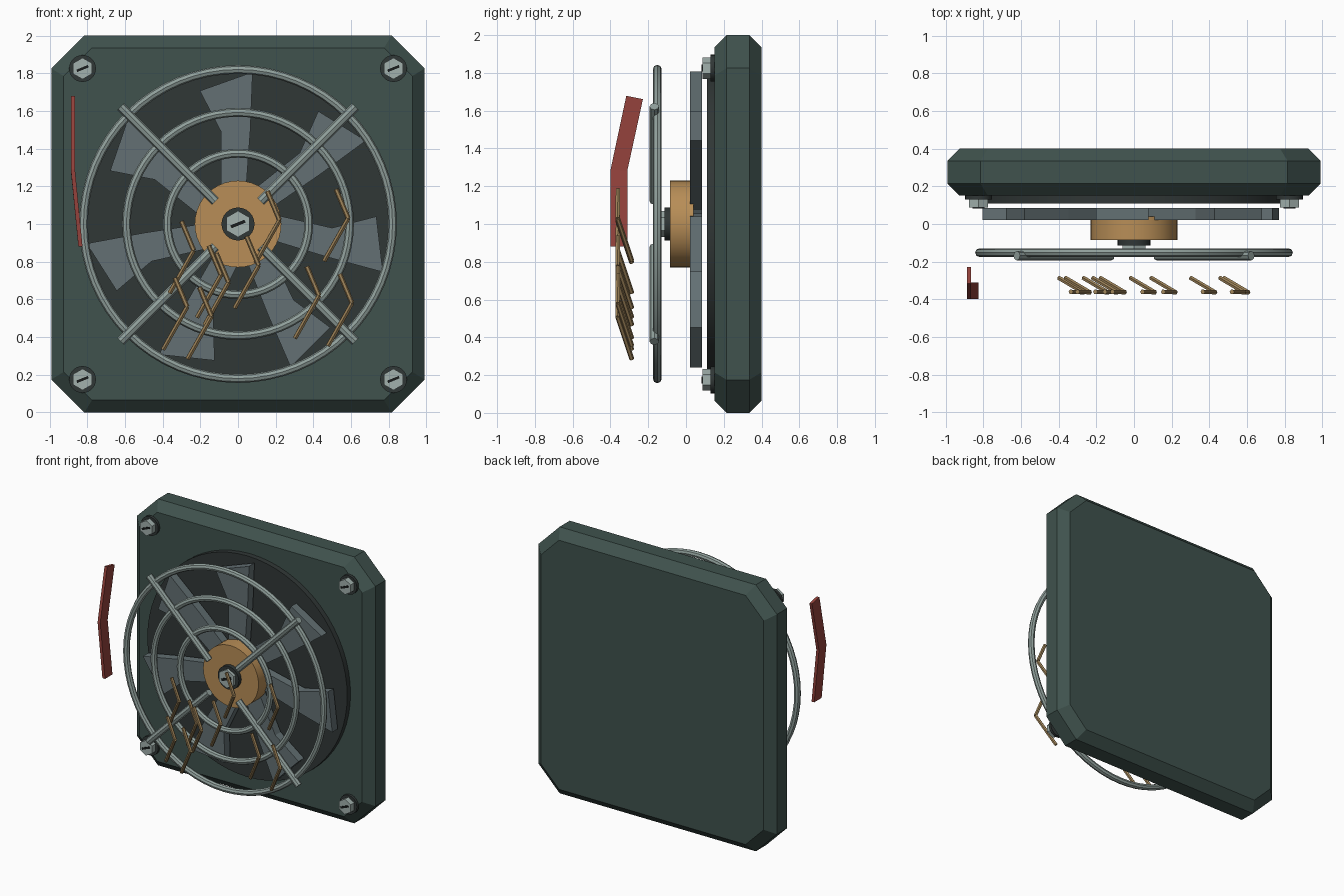
import bpy, bmesh, math
from mathutils import Vector, Matrix

if "Cube" in bpy.data.objects:
    bpy.data.objects.remove(bpy.data.objects["Cube"])


def material(name, rgb):
    m = bpy.data.materials.new(name)
    m.use_nodes = True
    m.diffuse_color = (*rgb, 1)
    m.node_tree.nodes["Principled BSDF"].inputs["Base Color"].default_value = (*rgb, 1)
    return m


GREEN = material("dark green paint", (.050, .085, .075))
DARK = material("charcoal", (.030, .038, .037))
BLADE = material("slate grey", (.125, .162, .172))
BRASS = material("warm brass", (.48, .27, .095))
STEEL = material("pale steel", (.28, .35, .33))
HEAD = material("bright steel", (.36, .44, .42))
BLACK = material("black", (.010, .012, .012))
RED = material("faded red", (.30, .055, .045))
STRAW = material("dull straw", (.36, .24, .105))


def finish(bm, name, mat, smooth=False):
    bmesh.ops.recalc_face_normals(bm, faces=bm.faces)
    mesh = bpy.data.meshes.new(name)
    bm.to_mesh(mesh)
    bm.free()
    mesh.materials.append(mat)
    ob = bpy.data.objects.new(name, mesh)
    bpy.context.collection.objects.link(ob)
    if smooth:
        bpy.ops.object.select_all(action='DESELECT')
        ob.select_set(True)
        bpy.context.view_layer.objects.active = ob
        bpy.ops.object.shade_smooth_by_angle(angle=math.radians(35))
    return ob


def loft(name, mat, loops):
    """Skin equal-length point loops and cap both ends."""
    bm = bmesh.new()
    rows = [[bm.verts.new(p) for p in loop] for loop in loops]
    n = len(rows[0])
    for a, b in zip(rows, rows[1:]):
        for i in range(n):
            bm.faces.new((a[i], a[(i + 1) % n], b[(i + 1) % n], b[i]))
    bm.faces.new(rows[0])
    bm.faces.new(rows[-1])
    return finish(bm, name, mat)


def disc(name, mat, x, z, r, y0, y1, sides, smooth=False):
    """Solid cylinder along y."""
    bm = bmesh.new()
    place = Matrix.Translation((x, (y0 + y1) / 2, z)) @ Matrix.Rotation(math.pi / 2, 4, 'X')
    bmesh.ops.create_cone(bm, cap_ends=True, segments=sides, radius1=r, radius2=r,
                          depth=y1 - y0, matrix=place)
    return finish(bm, name, mat, smooth)


def rod(name, mat, points, r, sides=8):
    """Straight round pieces joined end to end."""
    bm = bmesh.new()
    for a, b in zip(points, points[1:]):
        a, b = Vector(a), Vector(b)
        turn = (b - a).to_track_quat('Z', 'Y').to_matrix().to_4x4()
        bmesh.ops.create_cone(bm, cap_ends=True, segments=sides, radius1=r, radius2=r,
                              depth=(b - a).length,
                              matrix=Matrix.Translation((a + b) / 2) @ turn)
    return finish(bm, name, mat)


def polar(r, degrees, y):
    a = math.radians(degrees)
    return (r * math.cos(a), y, 1 + r * math.sin(a))


def bolt(name, x, z, size, y_back, washer, head):
    """Washer, hexagonal head and a slot plate."""
    y1 = y_back - washer
    y2 = y1 - head
    disc(name + "_washer", DARK, x, z, size * 1.25, y1, y_back, 24, True)
    disc(name + "_head", HEAD, x, z, size, y2, y1, 6)
    bm = bmesh.new()
    place = (Matrix.Translation((x, y2 - .003, z)) @ Matrix.Rotation(math.radians(-22), 4, 'Y')
             @ Matrix.Diagonal((size * 1.15, .008, size * .24, 1)))
    bmesh.ops.create_cube(bm, size=1, matrix=place)
    finish(bm, name + "_slot", BLACK)


# Housing with clipped corners and chamfered rims
def octagon(hx, hz, cut, y):
    quarter = [(hx, hz - cut), (hx - cut, hz)]
    pts = quarter + [(-x, z) for x, z in quarter[::-1]]
    pts += [(-x, -z) for x, z in pts]
    return [(x, y, 1 + z) for x, z in pts]


loft("housing", GREEN, [octagon(.925, .935, .15, .15), octagon(.99, 1, .175, .215),
                        octagon(.99, 1, .175, .335), octagon(.925, .935, .15, .40)])
disc("recess_disc", DARK, 0, 1, .83, .11, .152, 64, True)

# Fan blades: swept plates around the hub
outline = [(.18, -8), (.5, -2), (.81, 0), (.735, 21.5), (.5, 16), (.18, 36)]
for k in range(7):
    start = 84.5 + k * 360 / 7
    loft(f"fan_blade_{k + 1}", BLADE,
         [[polar(r, start + a, y) for r, a in outline] for y in (.02, .085)])

# Hub and its centre bolt
disc("hub", BRASS, 0, 1, .23, -.085, .04, 40, True)
bolt("hub_bolt", 0, 1, .07, -.085, .03, .022)

# Corner bolts
for sx in (-1, 1):
    for sz in (-1, 1):
        side = "left" if sx > 0 else "right"
        level = "upper" if sz > 0 else "lower"
        bolt(f"{level}_{side}_bolt", sx * .825, 1 + sz * .825, .057, .152, .022, .042)

# Guard rings
for label, radius in (("outer", .82), ("middle", .592), ("inner", .375)):
    bm = bmesh.new()
    rows = []
    for i in range(64):
        a = i * math.tau / 64
        rows.append([])
        for j in range(8):
            b = j * math.tau / 8
            r = radius + .023 * math.cos(b)
            rows[-1].append(bm.verts.new((r * math.cos(a), -.152 + .023 * math.sin(b),
                                          1 + r * math.sin(a))))
    for i in range(64):
        for j in range(8):
            p, q = rows[i], rows[(i + 1) % 64]
            k = (j + 1) % 8
            bm.faces.new((p[j], p[k], q[k], q[j]))
    finish(bm, label + "_guard_ring", STEEL, True)

# Diagonal guard struts
for k in range(4):
    angle = 45 + 90 * k
    rod(f"guard_strut_{k + 1}", STEEL,
        [polar(.17, angle, -.168), polar(.88, angle, -.168)], .025)

# Bent red strip floating beside the guard
strip = [(-.876, -.272, 1.67), (-.876, -.355, 1.285), (-.836, -.355, .88)]
loft("red_strip", RED,
     [[(x + dx, y + dy, z - tilt * dy) for dx, dy in
       ((-.011, -.044), (.011, -.044), (.011, .044), (-.011, .044))]
      for (x, y, z), tilt in zip(strip, (.2, .1, 0))])

# Loose bent straws in front of the guard
bends = [(.585, 1.03), (.22, 1.02), (-.235, .86), (.11, .78), (-.09, .73),
         (-.05, .69), (-.27, .56), (-.14, .51), (.43, .62), (.605, .58)]
for k, (x, z) in enumerate(bends):
    rod(f"bent_straw_{k + 1}", STRAW,
        [(x - .065, -.36, z + .155), (x, -.362, z), (x - .127, -.287, z - .225)], .013, 6)
